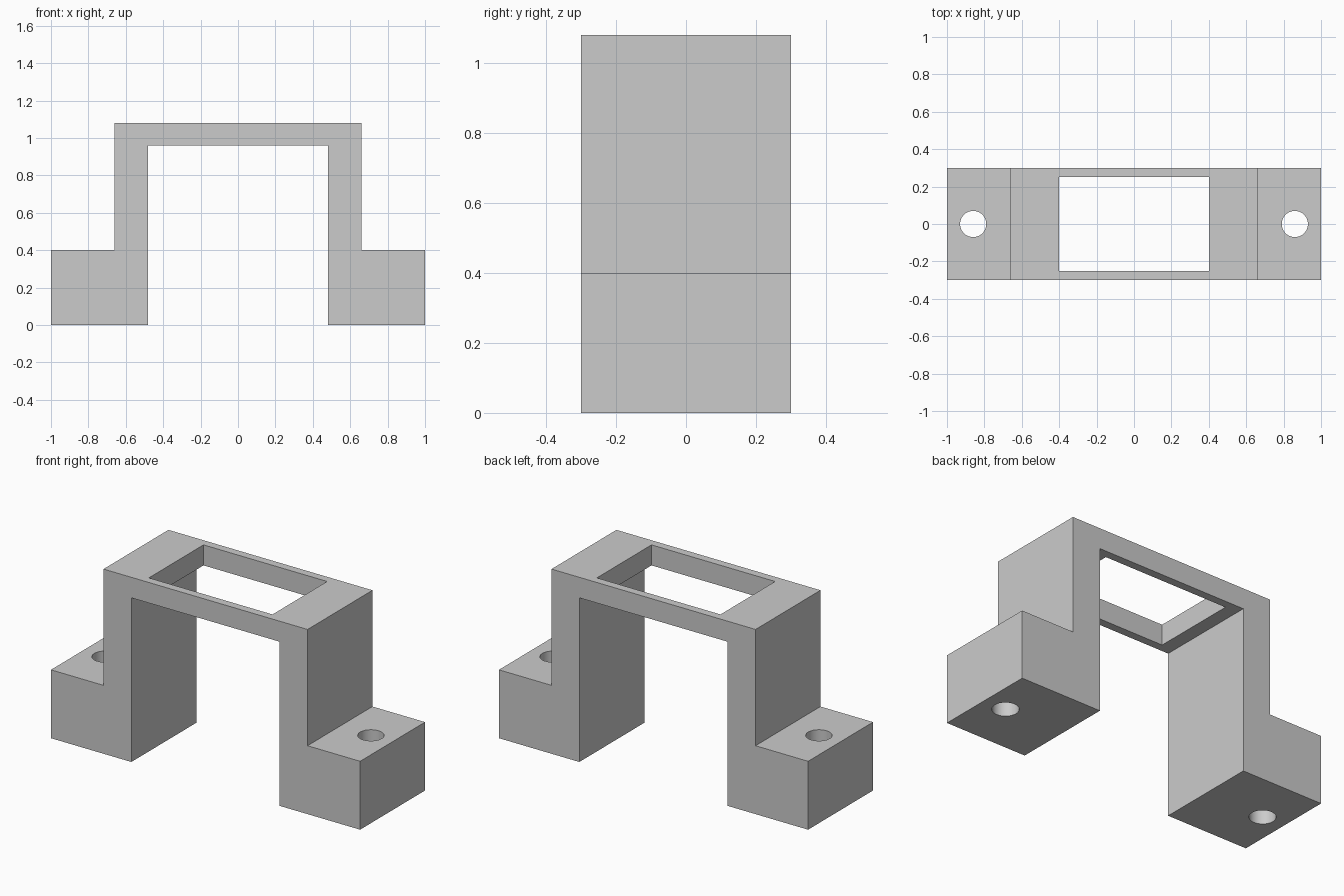
import bpy
import bmesh
import math

cube = bpy.data.objects.get("Cube")
if cube:
    bpy.data.objects.remove(cube, do_unlink=True)

DEPTH = 0.6

grey = bpy.data.materials.new("plain_grey")
grey.use_nodes = True
colour = (0.6, 0.6, 0.6, 1)
grey.diffuse_color = colour
grey.node_tree.nodes["Principled BSDF"].inputs["Base Color"].default_value = colour


def cut(target, cutter):
    """Subtract a hidden helper from the target."""
    cutter.hide_render = True
    cutter.hide_set(True)
    cutter.display_type = 'WIRE'
    cutter.data.materials.append(grey)
    mod = target.modifiers.new(cutter.name, 'BOOLEAN')
    mod.operation = 'DIFFERENCE'
    mod.solver = 'EXACT'
    mod.object = cutter


# Bracket body: half profile mirrored in x, extruded along y
half = [(0.48, 0.96), (0.48, 0), (1, 0), (1, 0.4), (0.66, 0.4), (0.66, 1.08)]
outline = half + [(-x, z) for x, z in reversed(half)]
bm = bmesh.new()
face = bm.faces.new([bm.verts.new((x, -DEPTH / 2, z)) for x, z in outline])
side = bmesh.ops.extrude_face_region(bm, geom=[face])
moved = [v for v in side["geom"] if isinstance(v, bmesh.types.BMVert)]
bmesh.ops.translate(bm, verts=moved, vec=(0, DEPTH, 0))
bmesh.ops.recalc_face_normals(bm, faces=bm.faces)
mesh = bpy.data.meshes.new("bracket")
bm.to_mesh(mesh)
bm.free()
mesh.materials.append(grey)
bracket = bpy.data.objects.new("bracket", mesh)
bpy.context.collection.objects.link(bracket)

# Rectangular window through the top plate
bpy.ops.mesh.primitive_cube_add(size=1, location=(0, 0, 1.02))
window = bpy.context.object
window.name = "window_cutter"
window.scale = (0.8, 0.505, 0.4)
cut(bracket, window)

# Round screw hole through each foot
for name, x in (("left", 0.86), ("right", -0.86)):
    bpy.ops.mesh.primitive_cylinder_add(vertices=48, radius=0.07, depth=0.8,
                                        location=(x, 0, 0.2))
    hole = bpy.context.object
    hole.name = name + "_screw_hole_cutter"
    cut(bracket, hole)

# Bake the cuts, then smooth only the round hole walls
bpy.ops.object.select_all(action='DESELECT')
bracket.select_set(True)
bpy.context.view_layer.objects.active = bracket
for mod in list(bracket.modifiers):
    bpy.ops.object.modifier_apply(modifier=mod.name)
bpy.ops.object.shade_smooth_by_angle(angle=math.radians(30))
